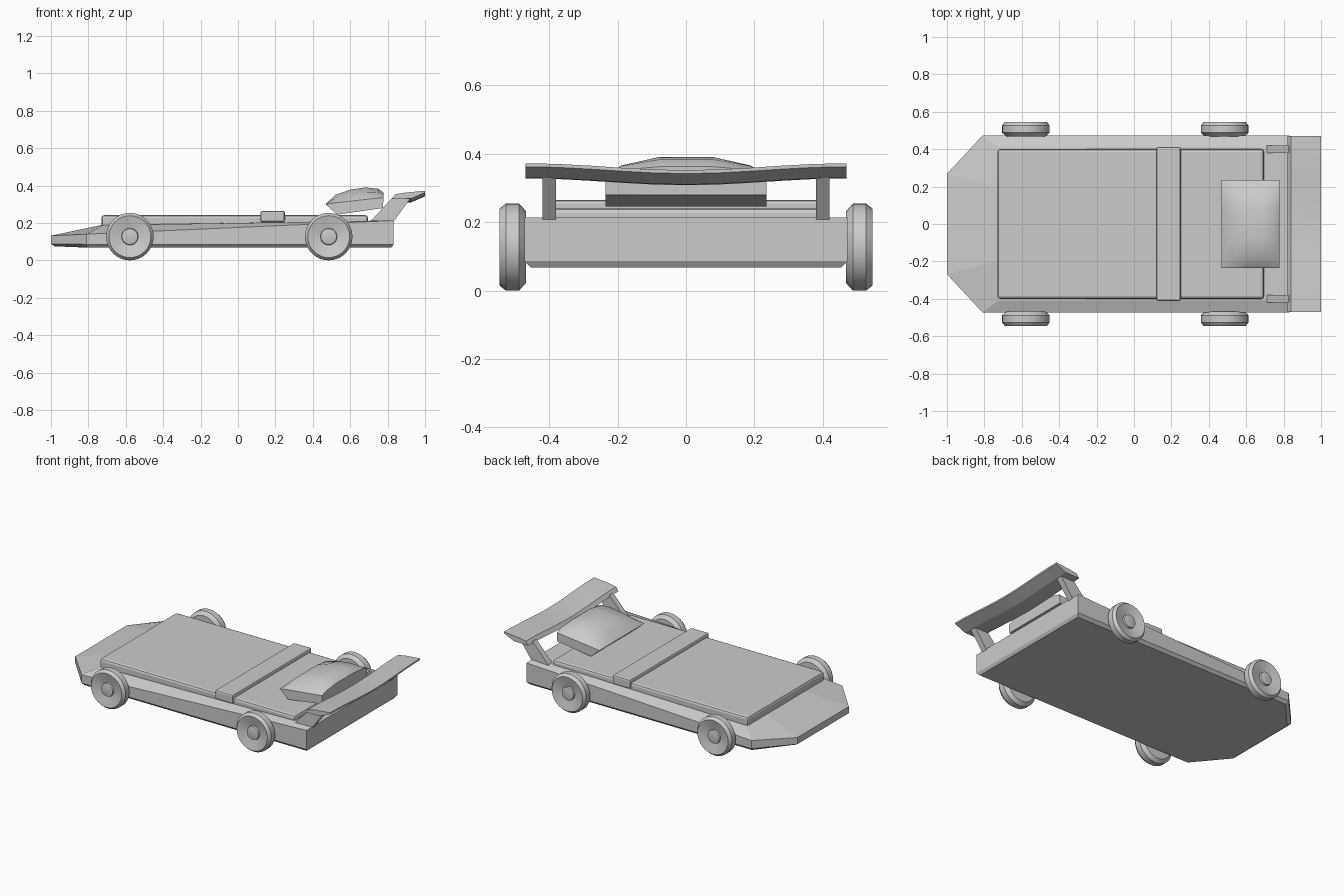
import bpy, bmesh
from math import radians, cos, sin, pi

if "Cube" in bpy.data.objects:
    bpy.data.objects.remove(bpy.data.objects["Cube"])


def loft(name, rings, caps=True, smooth=None):
    """Skin a list of closed rings that have equal point counts."""
    bm = bmesh.new()
    vs = [[bm.verts.new(p) for p in r] for r in rings]
    n = len(rings[0])
    for a, b in zip(vs, vs[1:]):
        for i in range(n):
            j = (i + 1) % n
            bm.faces.new((a[i], a[j], b[j], b[i]))
    if caps:
        bm.faces.new(vs[0])
        bm.faces.new(vs[-1])
    bmesh.ops.recalc_face_normals(bm, faces=bm.faces)
    me = bpy.data.meshes.new(name)
    bm.to_mesh(me)
    bm.free()
    ob = bpy.data.objects.new(name, me)
    bpy.context.collection.objects.link(ob)
    if smooth:
        bpy.ops.object.select_all(action='DESELECT')
        ob.select_set(True)
        bpy.context.view_layer.objects.active = ob
        bpy.ops.object.shade_smooth_by_angle(angle=radians(smooth))
    return ob


def slab(name, x0, x1, hy, z0, z1, bevel):
    """Box with slightly rounded edges."""
    ring = [(x0, -hy), (x1, -hy), (x1, hy), (x0, hy)]
    ob = loft(name, [[(x, y, z) for x, y in ring] for z in (z0, z1)])
    m = ob.modifiers.new("round", 'BEVEL')
    m.width, m.segments = bevel, 2
    return ob


def outline(half):
    """Mirror half of a plan outline across y = 0."""
    return half + [(x, -y, z) for x, y, z in reversed(half)]


# chassis: wedge nose, chamfered underside, shoulders rising to the rear
loft("chassis", [
    outline([(-0.98, 0.255, 0.075), (-0.80, 0.455, 0.068), (0.82, 0.455, 0.068)]),
    outline([(-1.0, 0.268, 0.088), (-0.81, 0.473, 0.086), (0.832, 0.473, 0.086)]),
    outline([(-1.0, 0.268, 0.132), (-0.81, 0.473, 0.14), (0.832, 0.473, 0.213)]),
    outline([(-0.735, 0.20, 0.188), (-0.725, 0.41, 0.188), (0.832, 0.41, 0.214)]),
])

# mattress and folded blanket band
slab("mattress", -0.73, 0.695, 0.40, 0.15, 0.242, 0.015)
slab("blanket_fold", 0.12, 0.25, 0.412, 0.205, 0.265, 0.01)

# pillow: side profiles lofted across the width, domed in the middle
base = [(0.775, 0.28), (0.53, 0.245), (0.468, 0.30)]
dome = [(0.52, 0.35), (0.60, 0.378), (0.68, 0.39), (0.75, 0.383), (0.778, 0.362)]
rings = []
for y, k in [(-0.235, 0.0), (-0.19, 0.62), (-0.08, 1), (0.08, 1), (0.19, 0.62), (0.235, 0.0)]:
    ring = [(x, y, z) for x, z in base]
    for x, z in dome:
        edge = 0.302 + (x - 0.468) * 0.11
        ring.append((x, y, edge + (z - edge) * k))
    rings.append(ring)
loft("pillow", rings, smooth=35)

# rear wing, sagging towards its middle
wing = [(0.822, 0.328), (0.84, 0.353), (0.90, 0.363), (1.0, 0.372), (1.0, 0.362), (0.925, 0.33)]
loft("rear_wing", [[(x, y, z - 0.02 * (0.5 + 0.5 * cos(pi * y / 0.47))) for x, z in wing]
                   for y in [-0.47 + 0.94 * i / 10 for i in range(11)]], smooth=20)

# slanted wing struts
strut = [(0.705, 0.205), (0.83, 0.205), (0.925, 0.335), (0.825, 0.335)]
for side, s in (("left", 1), ("right", -1)):
    loft("wing_strut_" + side, [[(x, s * y, z) for x, z in strut] for y in (0.38, 0.42)])

# wheels: turned profile of radius and distance from the centre line
tyre = [(0.03, 0.468), (0.105, 0.468), (0.127, 0.488), (0.127, 0.527), (0.112, 0.546),
        (0.045, 0.530), (0.042, 0.541), (0.036, 0.543)]
N = 32
for end, cx in (("front", -0.578), ("rear", 0.485)):
    for side, s in (("left", 1), ("right", -1)):
        loft(f"wheel_{end}_{side}",
             [[(cx + r * cos(2 * pi * i / N), s * y, 0.127 + r * sin(2 * pi * i / N))
               for i in range(N)] for r, y in tyre], smooth=25)
